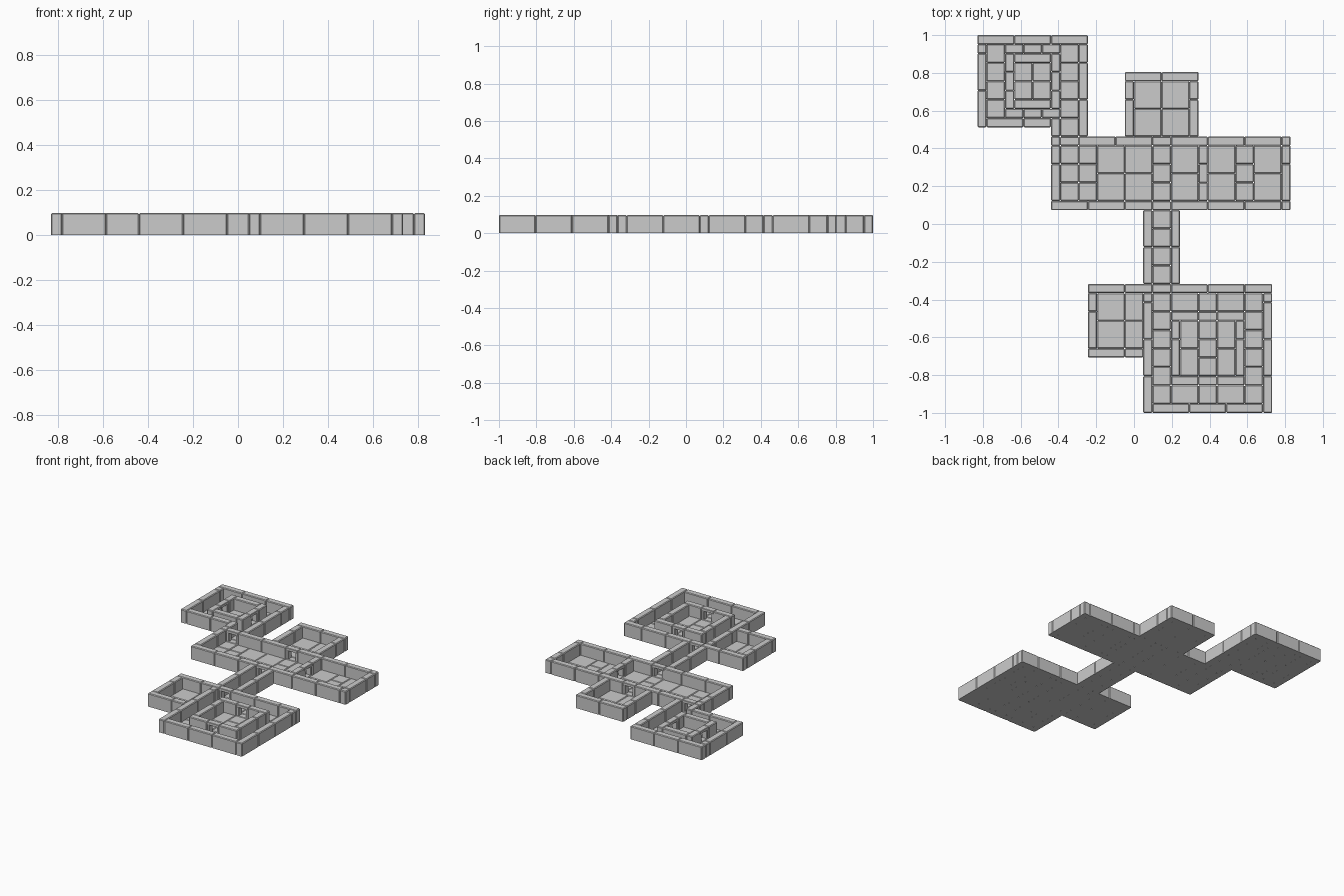
import bpy, bmesh
from mathutils import Matrix

if "Cube" in bpy.data.objects:
    bpy.data.objects.remove(bpy.data.objects["Cube"])

# Plan is laid out on a 34 x 41 grid; walls are one cell thick and two cells high
U = 2 / 41
WALL_H, FLOOR_H = 2.0, 0.3


def block(bm, x0, y0, x1, y1, z0, z1, bev=0.1):
    """Add one chamfered stone block, in grid units."""
    mat = (Matrix.Translation(((x0 + x1) / 2, (y0 + y1) / 2, (z0 + z1) / 2))
           @ Matrix.Diagonal((x1 - x0, y1 - y0, z1 - z0, 1)))
    verts = bmesh.ops.create_cube(bm, size=1, matrix=mat)["verts"]
    if bev:
        edges = list({e for v in verts for e in v.link_edges
                      if max(w.co.z for w in e.verts) > z0 + 0.01})
        bmesh.ops.bevel(bm, geom=edges, offset=bev, segments=1, affect='EDGES')


def finish(bm, name):
    bmesh.ops.translate(bm, verts=bm.verts, vec=(-17, -20.5, 0))
    bmesh.ops.scale(bm, verts=bm.verts, vec=(U, U, U))
    mesh = bpy.data.meshes.new(name)
    bm.to_mesh(mesh)
    bm.free()
    bpy.context.collection.objects.link(bpy.data.objects.new(name, mesh))


def build_walls(name, runs):
    """Each run: axis, fixed cell, start, end, door starts (doors are two cells wide)."""
    bm = bmesh.new()
    for axis, f, a, b, doors in runs:
        def put(s, e, z0, z1, inset=0.0, bev=0.1):
            lo, hi = f + inset, f + 1 - inset
            if axis == 'x':
                block(bm, s, lo, e, hi, z0, z1, bev)
            else:
                block(bm, lo, s, hi, e, z0, z1, bev)
        pos = a
        for stop in list(doors) + [b]:
            while pos < stop:
                end = min(pos + 4, stop)
                put(pos, end, 0, WALL_H)
                pos = end
            if stop in doors:
                # doorway: threshold, two posts and a lintel
                put(stop, stop + 2, 0, FLOOR_H)
                put(stop, stop + 0.4, FLOOR_H, WALL_H - 0.4, 0.1, 0.05)
                put(stop + 1.6, stop + 2, FLOOR_H, WALL_H - 0.4, 0.1, 0.05)
                put(stop, stop + 2, WALL_H - 0.4, WALL_H, 0.05, 0.05)
                pos = stop + 2
    finish(bm, name)


def build_floor(name, patches):
    """Each patch: column edges and row edges of a tile grid."""
    bm = bmesh.new()
    for xs, ys in patches:
        for x0, x1 in zip(xs, xs[1:]):
            for y0, y1 in zip(ys, ys[1:]):
                block(bm, x0, y0, x1, y1, 0, FLOOR_H)
    finish(bm, name)


def steps(a, b, n=2):
    return list(range(a, b + 1, n))


# North-west chamber with inner cell and passage
build_walls("northwest_chamber_walls", [
    ('x', 40, 0, 12, []), ('y', 0, 31, 40, []), ('x', 31, 1, 8, []),
    ('y', 8, 30, 32, []), ('y', 11, 30, 40, [])])
build_walls("northwest_inner_cell_walls", [
    ('x', 38, 4, 8, []), ('x', 33, 4, 8, []),
    ('y', 3, 33, 39, [35]), ('y', 8, 33, 39, [35])])
build_floor("northwest_chamber_floor", [
    ([1, 3], steps(32, 40)), ([9, 11], steps(30, 40)),
    ([3, 5, 7, 9], [39, 40]), ([3, 5, 7, 9], [32, 33]),
    ([4, 6, 8], [34, 36, 38])])

# Central hall
build_walls("central_hall_walls", [
    ('x', 29, 8, 34, [9, 19]), ('x', 22, 8, 34, [19]),
    ('y', 8, 23, 29, []), ('y', 33, 23, 29, []), ('y', 24, 23, 29, [25])])
build_floor("central_hall_floor", [
    ([9, 11, 13], steps(23, 29)), ([13, 16, 19], [23, 26, 29]),
    ([19, 21], steps(23, 29)), ([21, 24], [23, 26, 29]),
    ([25, 28], [23, 26, 29]), ([28, 30], steps(23, 29)), ([30, 33], [23, 26, 29])])

# North alcove
build_walls("north_alcove_walls", [
    ('y', 16, 30, 36, []), ('y', 23, 30, 36, []), ('x', 36, 16, 24, [])])
build_floor("north_alcove_floor", [([17, 20, 23], [30, 33, 36])])

# South passage
build_walls("south_passage_walls", [('y', 18, 14, 22, []), ('y', 21, 14, 22, [])])
build_floor("south_passage_floor", [([19, 21], steps(14, 22))])

# South chamber with inner cell, and west side room
build_walls("south_chamber_walls", [
    ('x', 13, 12, 32, [19]), ('y', 18, 0, 13, []),
    ('y', 31, 0, 13, []), ('x', 0, 19, 31, [])])
build_walls("south_inner_cell_walls", [
    ('x', 3, 21, 29, [24]), ('x', 10, 21, 29, [24]),
    ('y', 21, 4, 10, []), ('y', 28, 4, 10, [])])
build_floor("south_chamber_floor", [
    ([19, 21], steps(1, 13)), ([29, 31], steps(1, 13)),
    ([21, 24, 26, 29], [1, 3]), ([21, 24, 26, 29], [11, 13]),
    ([22, 24], [4, 7, 10]), ([24, 26], steps(4, 10)), ([26, 28], [4, 7, 10])])
build_walls("west_side_room_walls", [('y', 12, 7, 13, []), ('x', 6, 12, 18, [])])
build_floor("west_side_room_floor", [([13, 16, 18], [7, 10, 13])])
